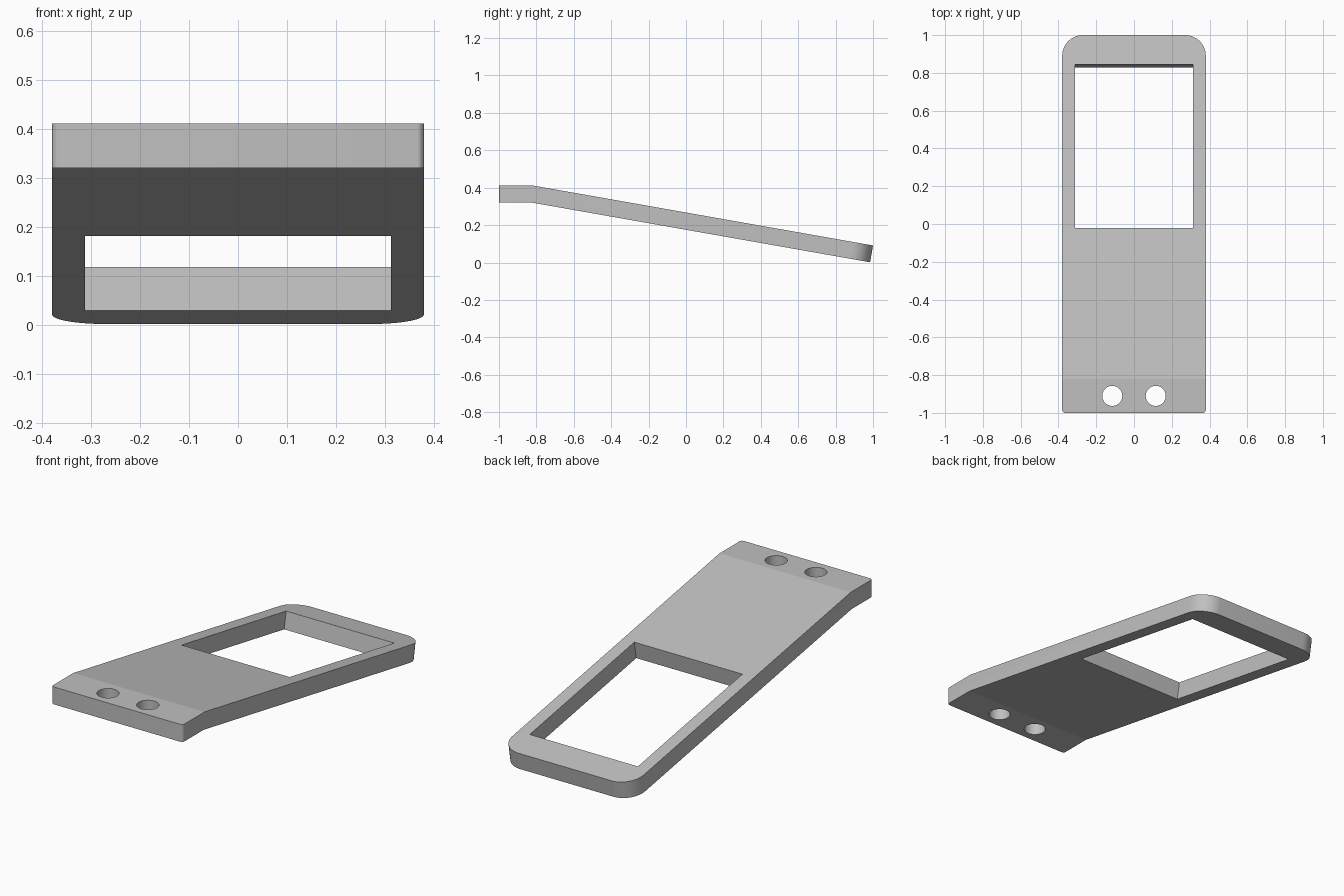
import bpy, bmesh
from math import radians, sin, cos, tan
from mathutils import Matrix, Vector

cube = bpy.data.objects.get("Cube")
if cube:
    bpy.data.objects.remove(cube, do_unlink=True)

HALF_W, THICK, TOP = 0.38, 0.091, 0.412
BEND_Y = -0.82
SLOPE = radians(10)
DOWN = Vector((0, -sin(SLOPE), -cos(SLOPE)))   # into the sloped plate


def on_slope(y):
    """Point on the upper sloped surface at the given y."""
    return Vector((0, y, TOP - (y - BEND_Y) * tan(SLOPE)))


grey = bpy.data.materials.new("light grey")
grey.use_nodes = True
grey.diffuse_color = (0.53, 0.53, 0.53, 1)
grey.node_tree.nodes["Principled BSDF"].inputs["Base Color"].default_value = grey.diffuse_color


def add_object(name, bm):
    bmesh.ops.recalc_face_normals(bm, faces=bm.faces[:])
    mesh = bpy.data.meshes.new(name)
    bm.to_mesh(mesh)
    bm.free()
    mesh.materials.append(grey)
    obj = bpy.data.objects.new(name, mesh)
    bpy.context.collection.objects.link(obj)
    return obj


# Bent plate: side profile extruded across the width
tip = on_slope(1)
bend_low = BEND_Y - THICK * tan(SLOPE / 2)
profile = [Vector((0, -1, TOP)), Vector((0, BEND_Y, TOP)), tip,
           tip + DOWN * THICK, Vector((0, bend_low, TOP - THICK)),
           Vector((0, -1, TOP - THICK))]
bm = bmesh.new()
face = bm.faces.new([bm.verts.new(p - Vector((HALF_W, 0, 0))) for p in profile])
out = bmesh.ops.extrude_face_region(bm, geom=[face])
bmesh.ops.translate(bm, vec=(2 * HALF_W, 0, 0),
                    verts=[v for v in out["geom"] if isinstance(v, bmesh.types.BMVert)])


# Rounded corners: wide at the low end, tiny at the mounting end
def round_corners(is_end, radius, segments):
    edges = [e for e in bm.edges if all(is_end(v.co.y) for v in e.verts)
             and abs(e.verts[0].co.x - e.verts[1].co.x) < 0.01]
    bmesh.ops.bevel(bm, geom=edges, offset=radius, segments=segments,
                    profile=0.5, affect='EDGES')


round_corners(lambda y: y > 0.9, 0.11, 16)
round_corners(lambda y: y < -0.99, 0.015, 6)
plate = add_object("bent_plate", bm)

# Window cutter, square to the slope
near, far = on_slope(-0.02), on_slope(0.845)
center = (near + far) / 2
bm = bmesh.new()
bmesh.ops.create_cube(bm, size=1, matrix=Matrix.Translation(center)
                      @ Matrix.Rotation(-SLOPE, 4, 'X')
                      @ Matrix.Diagonal((0.626, (far - near).length, 0.4, 1)))
cutters = [add_object("window_cutter", bm)]

# Screw hole cutters, upright through the flat end
for side, x in (("left", 0.115), ("right", -0.115)):
    bm = bmesh.new()
    bmesh.ops.create_cone(bm, cap_ends=True, segments=48, radius1=0.053,
                          radius2=0.053, depth=0.4,
                          matrix=Matrix.Translation((x, -0.91, TOP)))
    cutters.append(add_object(side + "_hole_cutter", bm))

bpy.ops.object.select_all(action='DESELECT')
plate.select_set(True)
bpy.context.view_layer.objects.active = plate
for cutter in cutters:
    mod = plate.modifiers.new(cutter.name, 'BOOLEAN')
    mod.operation = 'DIFFERENCE'
    mod.solver = 'EXACT'
    mod.object = cutter
    bpy.ops.object.modifier_apply(modifier=mod.name)
    bpy.data.objects.remove(cutter, do_unlink=True)

# Smooth corners and holes, crisp bend and rims
bpy.ops.object.shade_smooth_by_angle(angle=radians(9))
